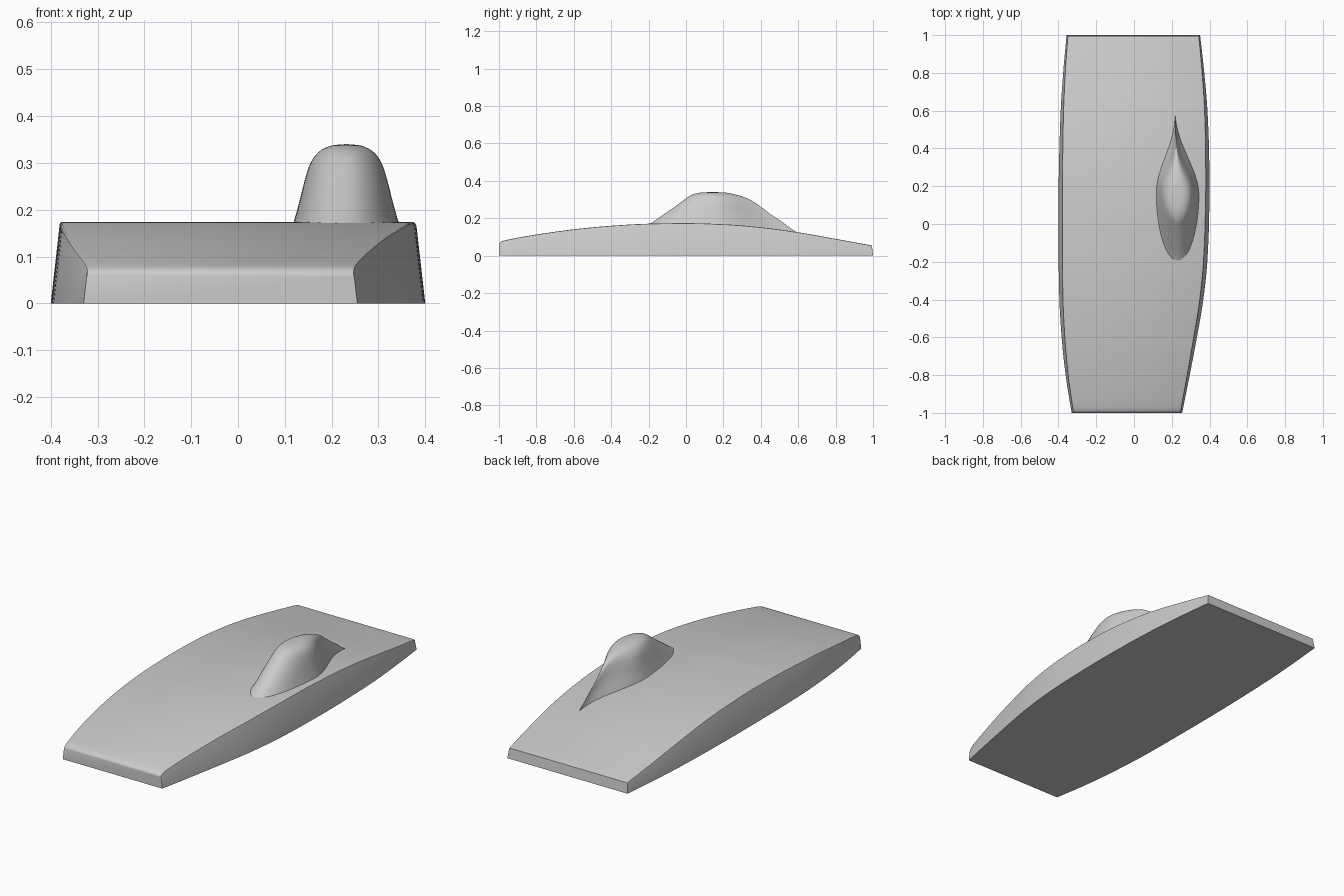
import bpy, math

if "Cube" in bpy.data.objects:
    bpy.data.objects.remove(bpy.data.objects["Cube"])

def curve(keys, x):
    """Smooth (Hermite) interpolation through key rows (x, a, b, ...)."""
    n = len(keys)
    x = min(max(x, keys[0][0]), keys[-1][0])
    i = 0
    while i < n - 2 and x > keys[i + 1][0]:
        i += 1
    p, q = keys[i], keys[i + 1]
    h = q[0] - p[0]
    t = (x - p[0]) / h

    def slope(j, c):
        if j == 0 or j == n - 1:
            k = 0 if j == 0 else n - 2
            return (keys[k + 1][c] - keys[k][c]) / (keys[k + 1][0] - keys[k][0])
        d0 = (keys[j][c] - keys[j - 1][c]) / (keys[j][0] - keys[j - 1][0])
        d1 = (keys[j + 1][c] - keys[j][c]) / (keys[j + 1][0] - keys[j][0])
        return 0 if d0 * d1 <= 0 else 2 * d0 * d1 / (d0 + d1)

    return [(2*t**3 - 3*t*t + 1) * p[c] + (t**3 - 2*t*t + t) * h * slope(i, c)
            + (3*t*t - 2*t**3) * q[c] + (t**3 - t*t) * h * slope(i + 1, c)
            for c in range(1, len(p))]

def loft(name, rings):
    n = len(rings[0])
    verts = [v for r in rings for v in r]
    faces = [(k*n + i, k*n + (i+1) % n, (k+1)*n + (i+1) % n, (k+1)*n + i)
             for k in range(len(rings) - 1) for i in range(n)]
    faces += [tuple(range(n))[::-1], tuple(range(len(verts) - n, len(verts)))]
    me = bpy.data.meshes.new(name)
    me.from_pydata(verts, [], faces)
    ob = bpy.data.objects.new(name, me)
    bpy.context.collection.objects.link(ob)
    bpy.ops.object.select_all(action='DESELECT')
    ob.select_set(True)
    bpy.context.view_layer.objects.active = ob
    bpy.ops.object.mode_set(mode='EDIT')
    bpy.ops.mesh.select_all(action='SELECT')
    bpy.ops.mesh.normals_make_consistent(inside=False)
    bpy.ops.object.mode_set(mode='OBJECT')
    bpy.ops.object.shade_smooth_by_angle(angle=math.radians(35))
    return ob

# Hull: flat base, arched deck, leaning asymmetric sides
outline = [  # y, left x, right x
    (-1, -.330, .255), (-.8, -.362, .295), (-.6, -.383, .333), (-.4, -.395, .367),
    (-.2, -.399, .388), (0, -.400, .397), (.2, -.399, .400), (.4, -.395, .397),
    (.6, -.388, .389), (.8, -.375, .372), (1, -.357, .350)]
deck = [  # y, z
    (-1, .062), (-.993, .072), (-.975, .080), (-.9, .096), (-.8, .113), (-.6, .141),
    (-.4, .160), (-.2, .171), (0, .174), (.2, .168), (.4, .152), (.6, .125),
    (.8, .090), (1, .054)]
stations = [-1, -.998, -.994, -.988, -.98, -.97] + [-.95 + i * 1.95 / 60 for i in range(61)]
rings = []
for y in stations:
    l, r = curve(outline, y)
    z = curve(deck, y)[0]
    s, b = .11 * z, .005
    top = y - .006 if y == 1 else y
    rings.append([(l, y, 0), (r, y, 0), (r - s, top, z - b), (r - s - .3*b, top, z - .3*b),
                  (r - s - b, top, z), (l + s + b, top, z), (l + s + .3*b, top, z - .3*b),
                  (l + s, top, z - b)])
loft("hull", rings)

# Teardrop blister: stacked contours, pointed at the back
levels = [  # parameter, z, front y, back y, half width, tail roundness
    (0, .10, -.31, .63, .128, 0), (1, .15, -.23, .555, .119, 0),
    (2, .18, -.178, .515, .110, .0), (3, .22, -.12, .455, .099, .1),
    (4, .26, -.063, .402, .089, .25), (5, .295, -.015, .350, .078, .45),
    (6, .318, .017, .298, .064, .7), (7, .331, .048, .248, .047, .9),
    (8, .338, .085, .202, .026, 1), (9, .340, .132, .150, .003, 1)]
rings = []
for k in range(37):
    z, y0, y1, w, e = curve(levels, k / 4)
    c = y0 + (y1 - y0) * .48
    ring = []
    for i in range(64):
        a = 2 * math.pi * i / 64
        u, v = math.cos(a), math.sin(a)
        if u < 0:
            y, x = c + (c - y0) * u, w * v
        else:
            taper = ((1 + math.cos(math.pi * u)) / 2) ** .9
            y = c + (y1 - c) * u
            x = w * (e * abs(v) + (1 - e) * taper) * (1 if v >= 0 else -1)
        shift = .231 - .014 * max(0, (y - .15) / .45)
        ring.append((shift + x, y, z))
    rings.append(ring)
loft("blister", rings)
